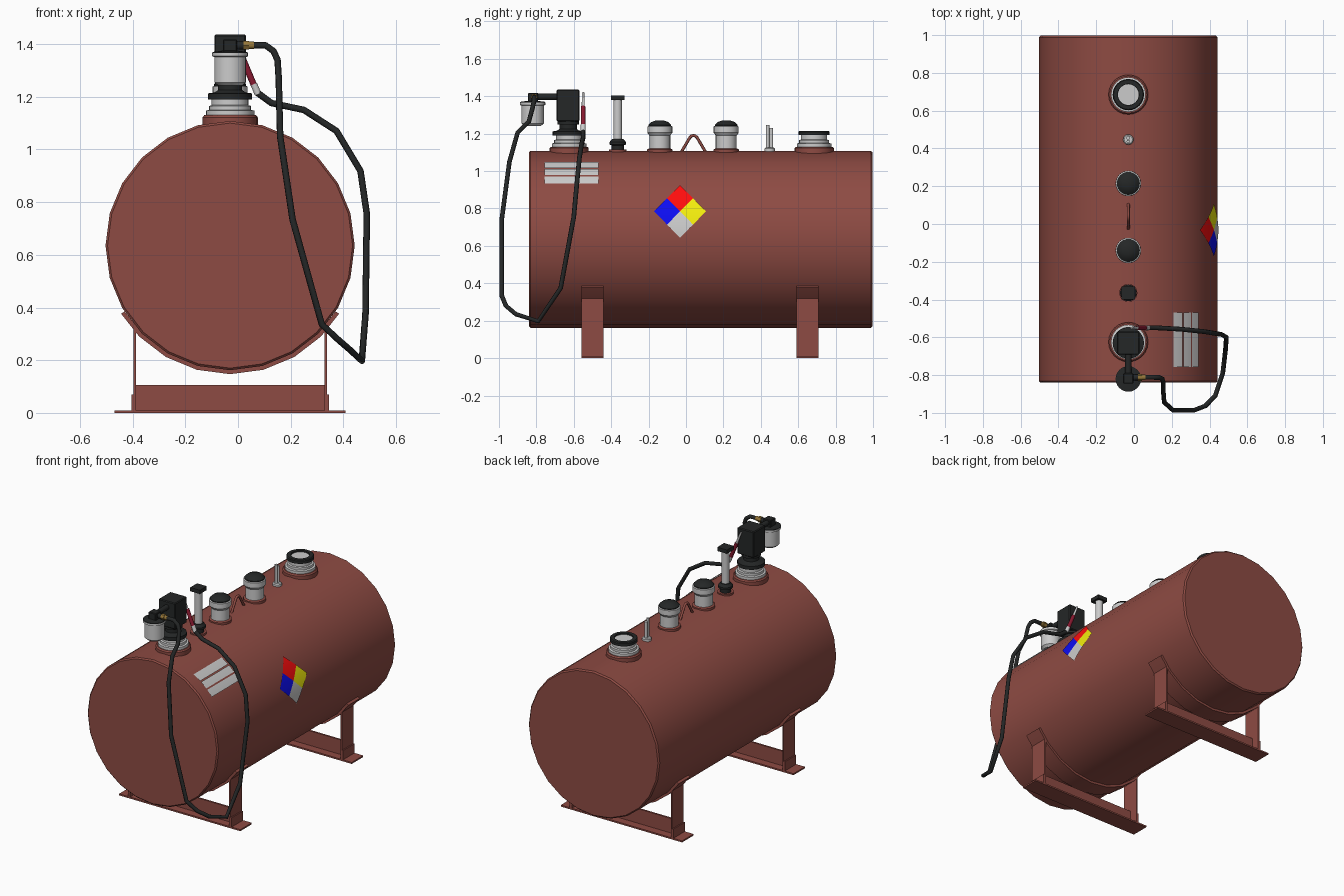
import bpy, bmesh
from math import pi, sin, cos, sqrt, radians
from mathutils import Matrix, Vector

if "Cube" in bpy.data.objects:
    bpy.data.objects.remove(bpy.data.objects["Cube"])

CX, CZ, R = -0.03, 0.635, 0.473   # tank axis and radius


def material(name, *rgb):
    m = bpy.data.materials.new(name)
    m.diffuse_color = (*rgb, 1)
    m.use_nodes = True
    m.node_tree.nodes["Principled BSDF"].inputs["Base Color"].default_value = m.diffuse_color
    return m


BROWN = material("oxide_red_paint", 0.27, 0.07, 0.056)
SILVER = material("silver_metal", 0.52, 0.52, 0.52)
BLACK = material("black_rubber", 0.018, 0.02, 0.02)
BRASS = material("brass", 0.3, 0.18, 0.04)
CRIMSON = material("crimson_grip", 0.25, 0.01, 0.03)
RED = material("label_red", 1, 0.004, 0.004)
BLUE = material("label_blue", 0.004, 0.004, 0.9)
YELLOW = material("label_yellow", 0.9, 0.85, 0.004)


def finish(name, bm, mat, recalc=True):
    if recalc:
        bmesh.ops.recalc_face_normals(bm, faces=bm.faces)
    me = bpy.data.meshes.new(name)
    bm.to_mesh(me)
    bm.free()
    me.materials.append(mat)
    me.shade_smooth()
    me.set_sharp_from_angle(angle=radians(32))
    ob = bpy.data.objects.new(name, me)
    bpy.context.collection.objects.link(ob)
    return ob


def box(name, x, y, z, mat, bevel=0):
    """Box from (min, max) ranges."""
    bm = bmesh.new()
    bmesh.ops.create_cube(bm, size=1)
    for v in bm.verts:
        v.co = [lo + (hi - lo) * (c + 0.5) for c, (lo, hi) in zip(v.co, (x, y, z))]
    if bevel:
        bmesh.ops.bevel(bm, geom=bm.edges[:], offset=bevel, segments=1, affect='EDGES')
    return finish(name, bm, mat)


def lathe(name, profile, mat, mtx, segs=24):
    """Revolve (radius, height) points round local z."""
    bm = bmesh.new()
    rings = []
    for r, h in profile:
        rings.append([bm.verts.new(mtx @ Vector((r * cos(2 * pi * i / segs), r * sin(2 * pi * i / segs), h)))
                      for i in range(segs)])
    for a, b in zip(rings, rings[1:]):
        for i in range(segs):
            j = (i + 1) % segs
            bm.faces.new((a[i], a[j], b[j], b[i]))
    bm.faces.new(rings[0])
    bm.faces.new(rings[-1])
    return finish(name, bm, mat)


def upright(name, y, profile, mat, segs=24, x=CX):
    return lathe(name, profile, mat, Matrix.Translation((x, y, 0)), segs)


def rod(name, a, b, r, mat, segs=12, r2=None):
    a, b = Vector(a), Vector(b)
    d = b - a
    mtx = Matrix.Translation(a) @ d.to_track_quat('Z', 'Y').to_matrix().to_4x4()
    return lathe(name, [(r, 0), (r2 or r, d.length)], mat, mtx, segs)


def tube(name, pts, r, mat):
    cu = bpy.data.curves.new(name, 'CURVE')
    cu.dimensions = '3D'
    cu.bevel_depth = r
    cu.bevel_resolution = 2
    cu.use_fill_caps = True
    sp = cu.splines.new('POLY')
    sp.points.add(len(pts) - 1)
    for p, co in zip(sp.points, pts):
        p.co = (*co, 1)
    cu.materials.append(mat)
    ob = bpy.data.objects.new(name, cu)
    bpy.context.collection.objects.link(ob)


def decal(name, z0, z1, span, mat, rows=8):
    """Thin patch wrapped on the +x side of the tank; span(z) gives the y range."""
    bm = bmesh.new()
    prev = None
    for i in range(rows + 1):
        z = z0 + (z1 - z0) * i / rows
        h = z - CZ
        n = Vector((sqrt(R * R - h * h), 0, h)) * (1 + 0.004 / R)
        cur = [bm.verts.new((CX + n.x, y, CZ + n.z)) for y in span(z)]
        if prev:
            bm.faces.new((prev[0], prev[1], cur[1], cur[0]))
        prev = cur
    bmesh.ops.remove_doubles(bm, verts=bm.verts, dist=1e-5)
    finish(name, bm, mat, recalc=False)


# Tank shell, lying along y
along_y = Matrix.Translation((CX, 0, CZ)) @ Matrix.Rotation(-pi / 2, 4, 'X')
lathe("tank_shell", [(R - 0.008, -0.84), (R, -0.832), (R, 0.988), (R - 0.008, 0.997)], BROWN, along_y)

# Cradles: curved strap, uprights and cross beam
for tag, y in (("front", -0.5), ("rear", 0.65)):
    y0, y1 = y - 0.059, y + 0.059
    bm = bmesh.new()
    prev = None
    for i in range(9):
        a = radians(212 + 116 * i / 8) if i in (0, 8) else radians(210 + 15 * i)
        cur = [bm.verts.new((CX + r * cos(a), yy, CZ + r * sin(a)))
               for r, yy in ((0.472, y0), (0.488, y0), (0.488, y1), (0.472, y1))]
        if prev:
            for k in range(4):
                m = (k + 1) % 4
                bm.faces.new((prev[k], prev[m], cur[m], cur[k]))
        if i in (0, 8):
            bm.faces.new(cur)
        prev = cur
    finish(tag + "_cradle_strap", bm, BROWN)
    box(tag + "_base_plate", (CX - 0.438, CX + 0.438), (y0, y1), (0, 0.01), BROWN)
    box(tag + "_cross_web", (CX - 0.364, CX + 0.364), (y - 0.006, y + 0.006), (0.01, 0.105), BROWN)
    for side, s in (("left", -1), ("right", 1)):
        for part, a, b, top in (("leg", 0.358, 0.367, 0.325), ("foot_tab", 0.367, 0.375, 0.07)):
            xs = sorted((CX + s * a, CX + s * b))
            box(f"{tag}_{side}_{part}", xs, (y0, y1), (0.01, top), BROWN)

# Threaded bungs for the filler and the pump
for tag, y in (("filler", 0.685), ("pump", -0.625)):
    upright(tag + "_bung", y, [(0.105, 1.085), (0.105, 1.122), (0.098, 1.13)], BROWN)
    upright(tag + "_adapter", y, [(0.092, 1.128), (0.092, 1.147), (0.08, 1.15), (0.08, 1.165),
                                  (0.07, 1.168), (0.07, 1.196)], SILVER)
upright("filler_collar", 0.685, [(0.056, 1.196), (0.056, 1.215), (0.078, 1.215), (0.083, 1.21),
                                 (0.083, 1.192), (0.07, 1.192)][::-1][:5] + [(0.056, 1.202)], BLACK)
upright("filler_disc", 0.685, [(0.055, 1.19), (0.055, 1.206)], SILVER)

# Emergency vents with domed caps
for tag, y in (("rear", 0.215), ("front", -0.14)):
    upright(tag + "_vent_base", y, [(0.068, 1.09), (0.068, 1.115), (0.06, 1.12)], BROWN)
    upright(tag + "_vent_body", y, [(0.056, 1.118), (0.056, 1.19), (0.067, 1.205),
                                    (0.067, 1.238), (0.06, 1.242)], SILVER)
    upright(tag + "_vent_cap", y, [(0.061, 1.238), (0.061, 1.247), (0.045, 1.262), (0.02, 1.271)], BLACK)

# Level gauge
upright("gauge_base", 0.447, [(0.028, 1.1), (0.028, 1.12), (0.022, 1.125)], SILVER, 12)
rod("gauge_post_tall", (CX, 0.437, 1.12), (CX, 0.437, 1.245), 0.009, SILVER)
rod("gauge_post_short", (CX, 0.456, 1.12), (CX, 0.456, 1.23), 0.01, SILVER)

# Lifting lug
tube("lifting_lug", [(CX, -0.026, 1.1), (CX, 0.02, 1.178), (CX, 0.03, 1.188), (CX, 0.04, 1.19),
                     (CX, 0.05, 1.188), (CX, 0.06, 1.178), (CX, 0.106, 1.1)], 0.008, BROWN)

# Breather pipe
upright("breather_bung", -0.365, [(0.048, 1.09), (0.048, 1.115)], BROWN)
upright("breather_base", -0.365, [(0.034, 1.112), (0.034, 1.138), (0.044, 1.142), (0.044, 1.155),
                                  (0.03, 1.172)], BLACK)
upright("breather_pipe", -0.365, [(0.023, 1.165), (0.023, 1.385)], SILVER, 16)
box("breather_cap", (CX - 0.035, CX + 0.035), (-0.4, -0.33), (1.38, 1.405), BLACK)

# Pump
upright("pump_collar", -0.63, [(0.083, 1.19), (0.083, 1.212), (0.06, 1.216), (0.046, 1.225), (0.046, 1.25),
                               (0.058, 1.25), (0.058, 1.27)], BLACK)
box("pump_housing", (CX - 0.06, CX + 0.06), (-0.692, -0.57), (1.265, 1.436), BLACK, 0.005)
rod("pump_outlet", (CX, -0.69, 1.397), (CX, -0.8, 1.397), 0.017, BLACK)

# Filter with brass outlet
upright("filter_bowl", -0.82, [(0.045, 1.242), (0.06, 1.255), (0.06, 1.35), (0.068, 1.354), (0.068, 1.366)], SILVER)
upright("filter_lid", -0.82, [(0.067, 1.364), (0.067, 1.37), (0.03, 1.375)], BLACK)
box("filter_head", (CX - 0.027, CX + 0.027), (-0.845, -0.79), (1.365, 1.418), BLACK, 0.004)
rod("filter_side_port", (CX, -0.812, 1.395), (0.022, -0.812, 1.395), 0.016, BLACK)
rod("brass_nut", (0.02, -0.812, 1.395), (0.042, -0.812, 1.395), 0.019, BRASS, 6)
rod("brass_tail", (0.042, -0.812, 1.395), (0.06, -0.812, 1.395), 0.014, BRASS)

# Delivery hose
tube("delivery_hose", [
    (.055, -.812, 1.395), (.105, -.812, 1.395), (.135, -.813, 1.373), (.15, -.82, 1.34), (.155, -.84, 1.265),
    (.156, -.9, 1.206), (.16, -.944, 1.05), (.207, -.986, .735), (.318, -.986, .336), (.378, -.963, .28),
    (.43, -.91, .235), (.47, -.79, .197), (.484, -.67, .375), (.489, -.6, .755), (.465, -.585, .918),
    (.374, -.57, 1.07), (.25, -.557, 1.15), (.127, -.55, 1.176), (.074, -.55, 1.215)], 0.0125, BLACK)

# Nozzle
rod("nozzle_swivel", (.076, -.55, 1.21), (.06, -.55, 1.248), 0.013, SILVER)
rod("nozzle_grip", (.06, -.55, 1.245), (.018, -.55, 1.345), 0.012, CRIMSON)
rod("nozzle_spout", (.018, -.55, 1.345), (-.012, -.55, 1.42), 0.008, SILVER, r2=0.006)

# Hazard diamond in four quarters
H = 0.0695
for name, dy, dz, mat in (("red", 0, H, RED), ("yellow", H, 0, YELLOW),
                          ("blue", -H, 0, BLUE), ("white", 0, -H, SILVER)):
    yc, zc = -0.032 + dy, 0.783 + dz
    decal("hazard_" + name, zc - H, zc + H,
          lambda z: (yc - max(H - abs(z - zc), 0), yc + max(H - abs(z - zc), 0)), mat)

# Notice strips
for i, (z0, z1) in enumerate(((0.932, 0.969), (0.976, 1.008), (1.013, 1.044))):
    decal(f"notice_strip_{i + 1}", z0, z1, lambda z: (-0.757, -0.468), SILVER, 4)
